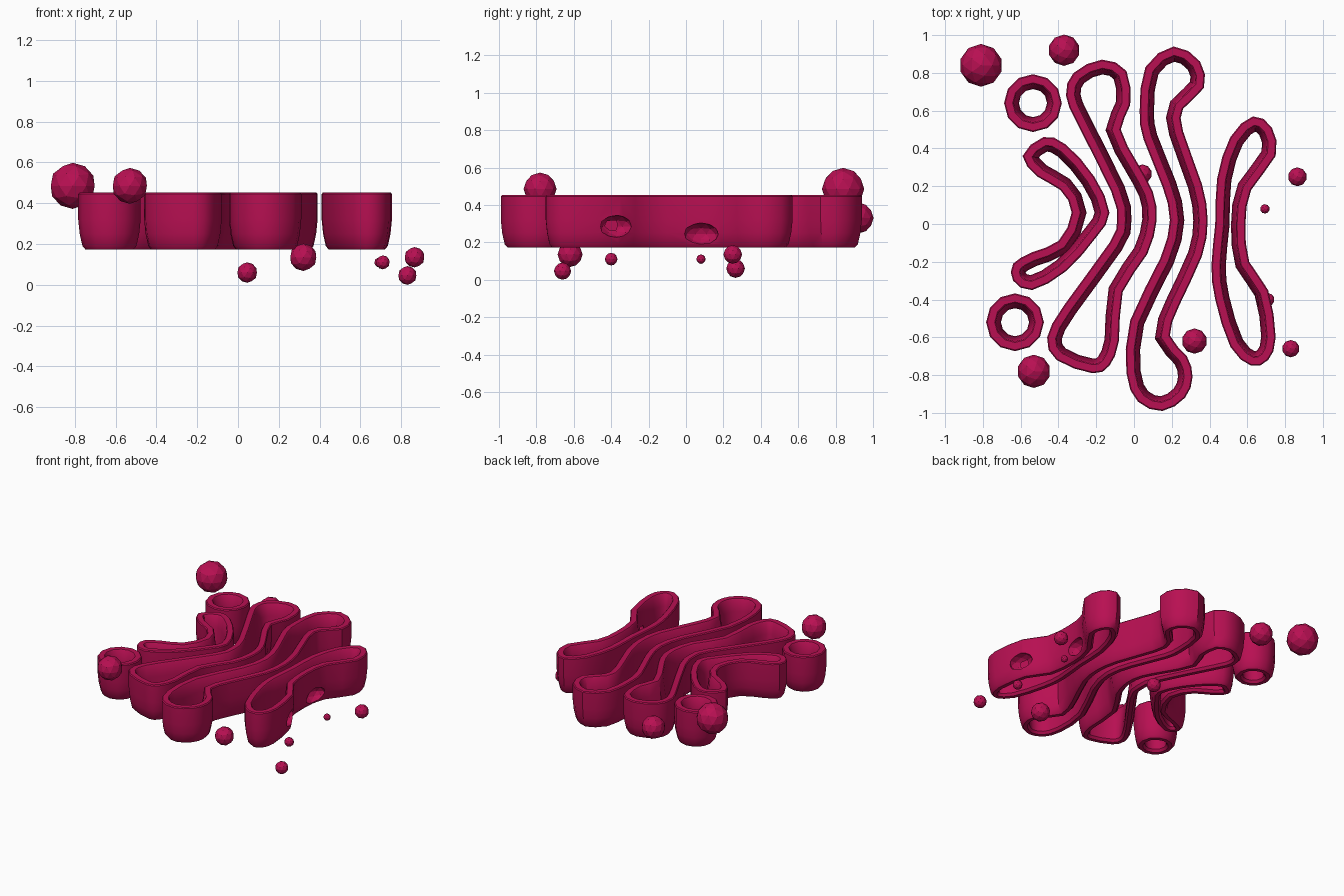
import bpy, bmesh, math
from mathutils import Vector

cube = bpy.data.objects.get("Cube")
if cube:
    bpy.data.objects.remove(cube)

crimson = bpy.data.materials.new("crimson")
crimson.use_nodes = True
colour = (0.48, 0.005, 0.085, 1)
crimson.diffuse_color = colour
shader = crimson.node_tree.nodes["Principled BSDF"]
shader.inputs["Base Color"].default_value = colour
shader.inputs["Roughness"].default_value = 0.6

# Wall cross-section: (distance inward from the outline, height)
WALL = [(0, .445), (0, .32), (.007, .25), (.02, .19), (.035, .172), (.062, .172),
        (.076, .19), (.072, .26), (.06, .36), (.05, .445), (.044, .452), (.006, .452)]


def finish(name, bm, smooth=True):
    bmesh.ops.recalc_face_normals(bm, faces=bm.faces[:])
    mesh = bpy.data.meshes.new(name)
    bm.to_mesh(mesh)
    bm.free()
    mesh.materials.append(crimson)
    obj = bpy.data.objects.new(name, mesh)
    bpy.context.collection.objects.link(obj)
    if smooth:
        bpy.ops.object.select_all(action="DESELECT")
        obj.select_set(True)
        bpy.context.view_layer.objects.active = obj
        bpy.ops.object.shade_smooth_by_angle(angle=math.radians(35))
    return obj


def rounded(points):
    """Add a curved midpoint between each pair of outline points."""
    out, n = [], len(points)
    for i in range(n):
        a, b, c, d = (points[(i + k) % n] for k in (-1, 0, 1, 2))
        out += [b, (b + c) * .5625 - (a + d) * .0625]
    return out


def wall_loop(name, outline):
    """Sweep the wall section round a clockwise outline."""
    bm = bmesh.new()
    rings, n = [], len(outline)
    for i, p in enumerate(outline):
        before = (p - outline[i - 1]).normalized()
        after = (outline[(i + 1) % n] - p).normalized()
        along = (before + after).normalized()
        inward = Vector((along.y, -along.x)) / max(.8, along.dot(after))
        rings.append([bm.verts.new((*(p + inward * d), z)) for d, z in WALL])
    m = len(WALL)
    for i in range(n):
        a, b = rings[i], rings[(i + 1) % n]
        for j in range(m):
            k = (j + 1) % m
            bm.faces.new((a[j], b[j], b[k], a[k]))
    return finish(name, bm)


def hundredths(pairs):
    return [Vector(p) / 100 for p in pairs]


def ball(name, x, y, z, r):
    bm = bmesh.new()
    bmesh.ops.create_icosphere(bm, subdivisions=2, radius=r)
    bmesh.ops.translate(bm, verts=bm.verts[:], vec=(x, y, z))
    return finish(name, bm, False)


# Folded sacs, outlined clockwise from above
crescent = [(-59, 36), (-48, 46), (-36, 42), (-21, 25), (-13, 6), (-20, -7), (-36, -25),
            (-54, -35), (-64, -30), (-64, -21), (-54, -15), (-40, -9), (-33, 6),
            (-39, 18), (-51, 25)]
inner_sac = [(-36, 68), (-32, 80), (-17, 87), (-4, 81), (-2, 63), (-7, 50), (2, 32),
             (10, 17), (12, 2), (7, -16), (-6, -36), (-8, -62), (-13, -75), (-22, -79),
             (-41, -72), (-46, -60), (-37, -43), (-13, -10), (-9, 2), (-12, 17), (-30, 53)]
middle_sac = [(3, 60), (6, 83), (21, 94), (35, 86), (37, 72), (26, 61), (26, 49),
              (36, 21), (39, 2), (36, -17), (24, -43), (19, -59), (28, -70), (31, -81),
              (27, -92), (15, -99), (2, -94), (-4, -79), (-2, -51), (14, -18), (19, 2),
              (15, 20), (5, 45)]
outer_sac = [(63, 57), (73, 51), (75, 36), (62, 18), (59, 0), (61, -20), (71, -35),
             (75, -60), (71, -72), (62, -75), (51, -65), (43, -40), (41, -22), (43, 0),
             (44, 24), (51, 46)]

for name, pairs in (("crescent_sac", crescent), ("inner_sac", inner_sac),
                    ("middle_sac", middle_sac)):
    wall_loop(name, rounded(hundredths(pairs)))
outer = wall_loop("outer_sac", rounded(hundredths(outer_sac)))

# Openings in the curved side of the outer sac
for i, (x, y, z) in enumerate([(.71, -.37, .285), (.60, .08, .245)]):
    bm = bmesh.new()
    bmesh.ops.create_icosphere(bm, subdivisions=2, radius=.1)
    bmesh.ops.scale(bm, verts=bm.verts[:], vec=(.75, .95, .6))
    bmesh.ops.translate(bm, verts=bm.verts[:], vec=(x, y, z))
    cutter = finish(f"opening_cutter_{i + 1}", bm, False)
    cutter.hide_render = True
    cutter.hide_viewport = True
    cut = outer.modifiers.new("opening", "BOOLEAN")
    cut.operation = "DIFFERENCE"
    cut.solver = "EXACT"
    cut.object = cutter

# Small open cups
for name, cx, cy in (("back_cup", -.535, .64), ("front_cup", -.63, -.52)):
    angles = [-math.tau * i / 12 for i in range(12)]
    wall_loop(name, [Vector((cx + .153 * math.cos(a), cy + .153 * math.sin(a)))
                     for a in angles])

# Floating bubbles
ball("large_back_bubble", -.81, .84, .485, .113)
ball("back_bubble", -.37, .92, .33, .083)
ball("front_bubble", -.53, -.78, .485, .088)
ball("low_front_bubble", .32, -.62, .135, .067)
ball("low_centre_bubble", .045, .265, .06, .05)
ball("low_left_bubble", .865, .25, .135, .05)
ball("low_corner_bubble", .83, -.66, .046, .046)
ball("small_bubble", .71, -.4, .11, .034)
ball("tiny_bubble", .693, .08, .11, .025)
